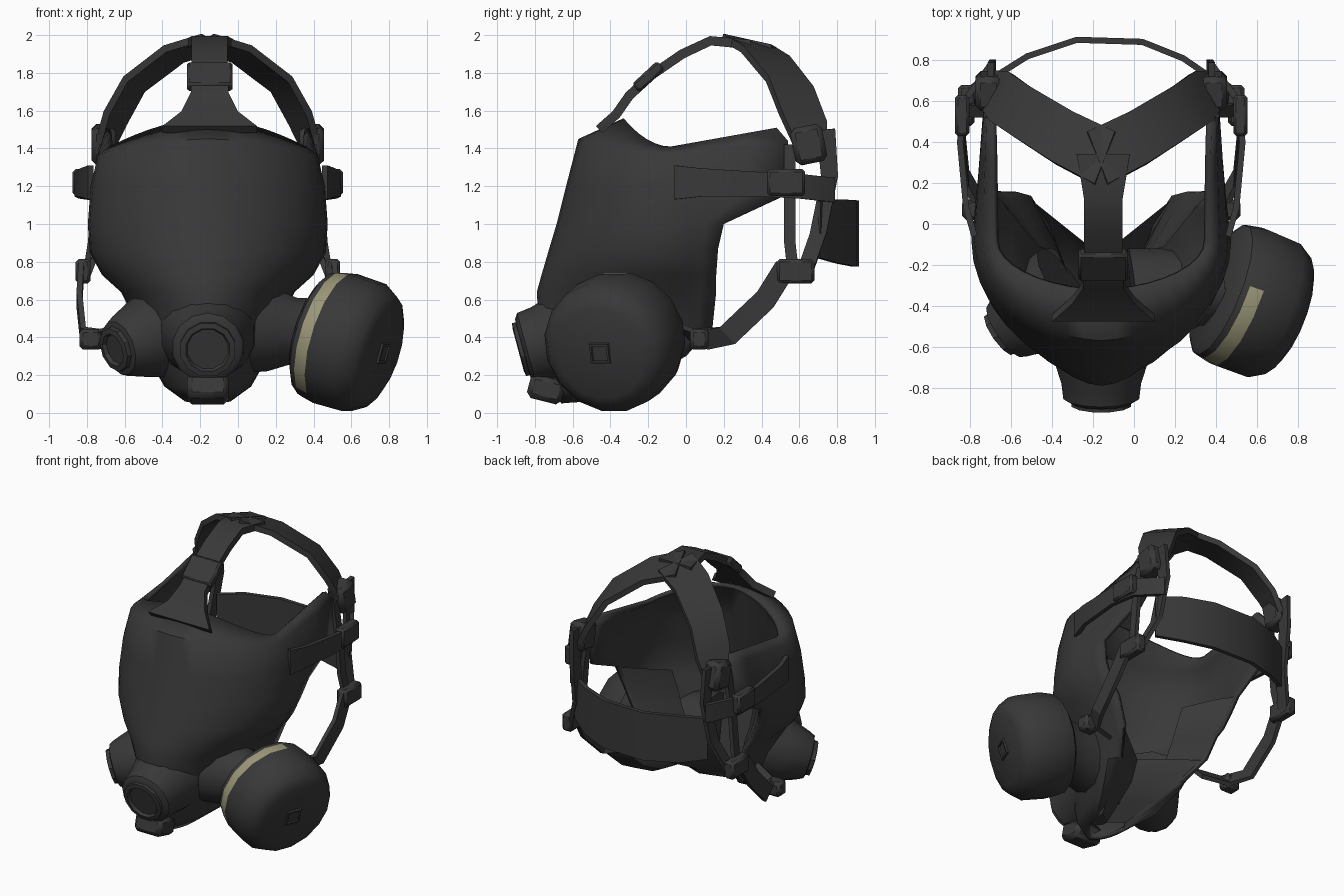
import bpy
import bmesh
from math import sin, cos, pi, radians
from mathutils import Vector, Matrix

cube = bpy.data.objects.get("Cube")
if cube:
    bpy.data.objects.remove(cube)

CX = -0.16  # the mask's own centre line


def material(name, color):
    m = bpy.data.materials.new(name)
    m.use_nodes = True
    m.diffuse_color = color
    bsdf = m.node_tree.nodes["Principled BSDF"]
    bsdf.inputs["Base Color"].default_value = color
    bsdf.inputs["Roughness"].default_value = 0.7
    return m


RUBBER = material("black rubber", (0.04, 0.04, 0.04, 1))
STRIPE = material("khaki stripe", (0.33, 0.31, 0.19, 1))


def finish(name, bm, recalc=True, angle=40):
    if recalc:
        bmesh.ops.recalc_face_normals(bm, faces=bm.faces)
    me = bpy.data.meshes.new(name)
    bm.to_mesh(me)
    bm.free()
    me.materials.append(RUBBER)
    me.shade_smooth()
    me.set_sharp_from_angle(angle=radians(angle))
    ob = bpy.data.objects.new(name, me)
    bpy.context.collection.objects.link(ob)
    return ob


def loft(name, rings, closed=True, caps=True, recalc=True, angle=40):
    bm = bmesh.new()
    rows = [[bm.verts.new(p) for p in ring] for ring in rings]
    n = len(rows[0])
    for a, b in zip(rows, rows[1:]):
        for i in range(n if closed else n - 1):
            j = (i + 1) % n
            bm.faces.new((a[i], b[i], b[j], a[j]))
    if caps:
        bm.faces.new(rows[0])
        bm.faces.new(rows[-1][::-1])
    return finish(name, bm, recalc, angle)


def turned(name, start, end, profile, sides=12, angle=40):
    """Round part along an axis; profile holds (distance, radius)."""
    start, end = Vector(start), Vector(end)
    axis = (end - start).normalized()
    u = axis.cross(Vector((0, 0, 1))).normalized()
    v = axis.cross(u)
    turns = [2 * pi * (i + 0.5) / sides for i in range(sides)]
    rings = [[start + axis * d + (u * cos(t) + v * sin(t)) * r for t in turns] for d, r in profile]
    return loft(name, rings, angle=angle)


def strap(name, points, widths, across, side=1, thick=0.03):
    """Flat band swept along points given from the centre line."""
    pts = [Vector((CX + side * x, y, z)) for x, y, z in points]
    w = Vector((side * across[0], across[1], across[2])).normalized()
    rings = []
    for i, p in enumerate(pts):
        tangent = pts[min(i + 1, len(pts) - 1)] - pts[max(i - 1, 0)]
        n = tangent.cross(w).normalized() * thick / 2
        h = w * widths[min(i, len(widths) - 1)] / 2
        rings.append([p - h - n, p + h - n, p + h + n, p - h + n])
    return loft(name, rings, angle=30)


def block(name, center, size, side=1, tilt=0):
    bm = bmesh.new()
    place = Matrix.Translation((CX + side * center[0], center[1], center[2]))
    bmesh.ops.create_cube(bm, size=1, matrix=place @ Matrix.Rotation(tilt, 4, 'X')
                          @ Matrix.Diagonal((*size, 1)))
    ob = finish(name, bm, angle=30)
    bev = ob.modifiers.new("Bevel", 'BEVEL')
    bev.width = min(size) * 0.2
    return ob


# Face shell: front/side/rear height, front y, half width, rear y, rear half width
SHELL = [
    (1.56, 1.41, 1.51, -0.33, 0.52, 0.48, 0.54),
    (1.45, 1.37, 1.44, -0.57, 0.58, 0.54, 0.56),
    (1.2, 1.2, 1.15, -0.635, 0.62, 0.52, 0.58),
    (1, 1, 1, -0.685, 0.635, 0.2, 0.6),
    (0.85, 0.85, 0.87, -0.73, 0.625, 0.17, 0.56),
    (0.73, 0.73, 0.73, -0.765, 0.56, 0.16, 0.5),
    (0.64, 0.64, 0.64, -0.79, 0.46, 0.16, 0.44),
    (0.48, 0.48, 0.45, -0.78, 0.38, 0.14, 0.37),
    (0.3, 0.3, 0.3, -0.75, 0.32, 0, 0.27),
    (0.13, 0.14, 0.2, -0.72, 0.23, -0.2, 0.18),
    (0.05, 0.06, 0.1, -0.66, 0.12, -0.4, 0.1),
]


def shell_ring(zf, zs, zb, yf, w, yr, wr, steps=9):
    half = []
    ym = min(-0.08, yr - 0.05)
    for i in range(steps + 1):
        t = pi / 2 * i / steps
        half.append((w * sin(t) ** 1.12, ym + (yf - ym) * cos(t), zf + (zs - zf) * sin(t) ** 2))
    for f in (1 / 3, 2 / 3, 1):
        half.append((w + (wr - w) * f, ym + (yr - ym) * f, zs + (zb - zs) * f))
    left = [(CX - x, y, z) for x, y, z in half[:0:-1]]
    return left + [(CX + x, y, z) for x, y, z in half]


shell = loft("face_shell", [shell_ring(*r) for r in SHELL], closed=False, caps=False,
             recalc=False, angle=50)
solid = shell.modifiers.new("Thickness", 'SOLIDIFY')
solid.thickness = 0.03
solid.offset = -1

# Chin floor closes the underside, notched forward in the middle
floor = [[(CX + s * wr, yr - (1 - abs(s)) * wr * 0.8, zb) for s in (-1, -0.5, 0, 0.5, 1)]
         for _, _, zb, _, _, yr, wr in SHELL[-4:]]
loft("chin_floor", floor, closed=False, caps=False)

# Snout with its valve ring and drain nub
turned("snout", (CX, -0.42, 0.46), (CX, -0.865, 0.34),
       [(0, 0.28), (0.2, 0.25), (0.36, 0.2), (0.44, 0.19), (0.46, 0.16)], 14)
turned("snout_valve_ring", (CX, -0.84, 0.346), (CX, -0.9, 0.33),
       [(0, 0.15), (0.045, 0.15), (0.05, 0.12), (0.03, 0.11), (0.03, 0.01)], 12, 30)
block("drain_nub", (0, -0.74, 0.125), (0.22, 0.19, 0.13), tilt=-0.25)

# Capped port on the right, matching filter port on the left
turned("right_port", (-0.33, -0.32, 0.45), (-0.64, -0.53, 0.34),
       [(0, 0.24), (0.2, 0.22), (0.34, 0.17), (0.38, 0.15), (0.39, 0.11)], 12)
turned("right_port_cap", (-0.6, -0.5, 0.355), (-0.65, -0.535, 0.337),
       [(0, 0.13), (0.075, 0.12), (0.08, 0.09), (0.06, 0.08)], 10, 30)
turned("filter_port", (0, -0.36, 0.45), (0.42, -0.31, 0.43),
       [(0, 0.25), (0.16, 0.23), (0.3, 0.18), (0.44, 0.18)], 12)

# Filter canister with a stripe around its front half
inner, outer = Vector((0.4, -0.31, 0.43)), Vector((0.765, -0.455, 0.315))
canister = turned("filter_canister", inner, outer,
                  [(0, 0.29), (0.03, 0.34), (0.06, 0.348), (0.13, 0.362), (0.3, 0.357),
                   (0.38, 0.31), (0.41, 0.25)], 16)
canister.data.materials.append(STRIPE)
axis = (outer - inner).normalized()
for poly in canister.data.polygons:
    along = (poly.center - inner).dot(axis)
    if 0.07 < along < 0.12 and poly.normal.y < 0.15 and poly.normal.z > -0.8:
        poly.material_index = 1
turned("canister_plug", outer, outer + axis,
       [(0, 0.08), (0.012, 0.075), (0.014, 0.06), (0.005, 0.055)], 4, 20)

# Crown strap and its buckle
strap("crown_strap",
      [(0.01, -0.46, 1.5), (0.01, -0.37, 1.58), (0.01, -0.3, 1.68), (0.01, -0.18, 1.79),
       (0.01, -0.02, 1.9), (0.01, 0.13, 1.97), (0.01, 0.34, 1.95)],
      [0.5, 0.3, 0.2, 0.19, 0.19, 0.19, 0.26], (1, 0, 0), thick=0.05)
block("crown_buckle", (0.01, -0.2, 1.78), (0.24, 0.18, 0.06), tilt=0.75)

# Wide pad across the back of the head
strap("back_pad",
      [(-0.52, 0.72, 0.97), (-0.36, 0.82, 0.96), (-0.12, 0.9, 0.95), (0.2, 0.89, 0.95),
       (0.4, 0.81, 0.96), (0.56, 0.7, 0.97)],
      [0.3, 0.34, 0.35, 0.35, 0.34, 0.3], (0, 0, 1))

for side, label in ((1, "left"), (-1, "right")):
    # Forked head strap running from crown to temple
    strap(label + "_head_strap",
          [(-0.02, 0.32, 1.96), (0.18, 0.42, 1.9), (0.39, 0.55, 1.74), (0.49, 0.62, 1.56),
           (0.55, 0.66, 1.4)],
          [0.28, 0.27, 0.26, 0.26, 0.18], (-0.35, 0.9, -0.2), side, 0.04)
    block(label + "_temple_joint", (0.55, 0.65, 1.42), (0.13, 0.17, 0.2), side, 0.2)
    # Side strap from shell to the back
    strap(label + "_temple_strap",
          [(0.62, -0.06, 1.22), (0.66, 0.08, 1.22), (0.69, 0.4, 1.21), (0.67, 0.6, 1.2),
           (0.54, 0.78, 1.18)], [0.18, 0.15, 0.13], (0, 0, 1), side)
    block(label + "_temple_buckle", (0.68, 0.53, 1.22), (0.07, 0.2, 0.14), side)
    # Straps hanging behind the ears
    strap(label + "_ear_strap",
          [(0.56, 0.55, 1.42), (0.6, 0.55, 1.15), (0.62, 0.55, 0.9), (0.65, 0.57, 0.72)],
          [0.06], (0, 1, 0), side)
    strap(label + "_nape_strap",
          [(0.54, 0.74, 1.5), (0.53, 0.76, 1.25), (0.55, 0.7, 0.95), (0.64, 0.62, 0.72)],
          [0.1, 0.09], (0, 1, 0.1), side)
    # Lower strap with its buckles
    strap(label + "_jaw_strap",
          [(0.4, 0, 0.42), (0.58, 0.08, 0.39), (0.66, 0.22, 0.41), (0.68, 0.42, 0.6),
           (0.67, 0.52, 0.76)], [0.13, 0.13, 0.12], (0, -0.7, 0.7), side)
    block(label + "_jaw_buckle", (0.62, 0.07, 0.39), (0.12, 0.1, 0.11), side)
    block(label + "_strap_buckle", (0.66, 0.58, 0.75), (0.08, 0.2, 0.13), side)
    # Inner seal folding in from the rear edge
    seal = []
    for _, _, zb, _, _, yr, wr in SHELL[3:9]:
        seal.append([(CX + side * (wr - 0.01), yr, zb),
                     (CX + side * wr * 0.8, yr - 0.1, zb - 0.02),
                     (CX + side * wr * 0.55, yr - 0.28, zb - 0.06)])
    loft(label + "_face_seal", seal, closed=False, caps=False)
